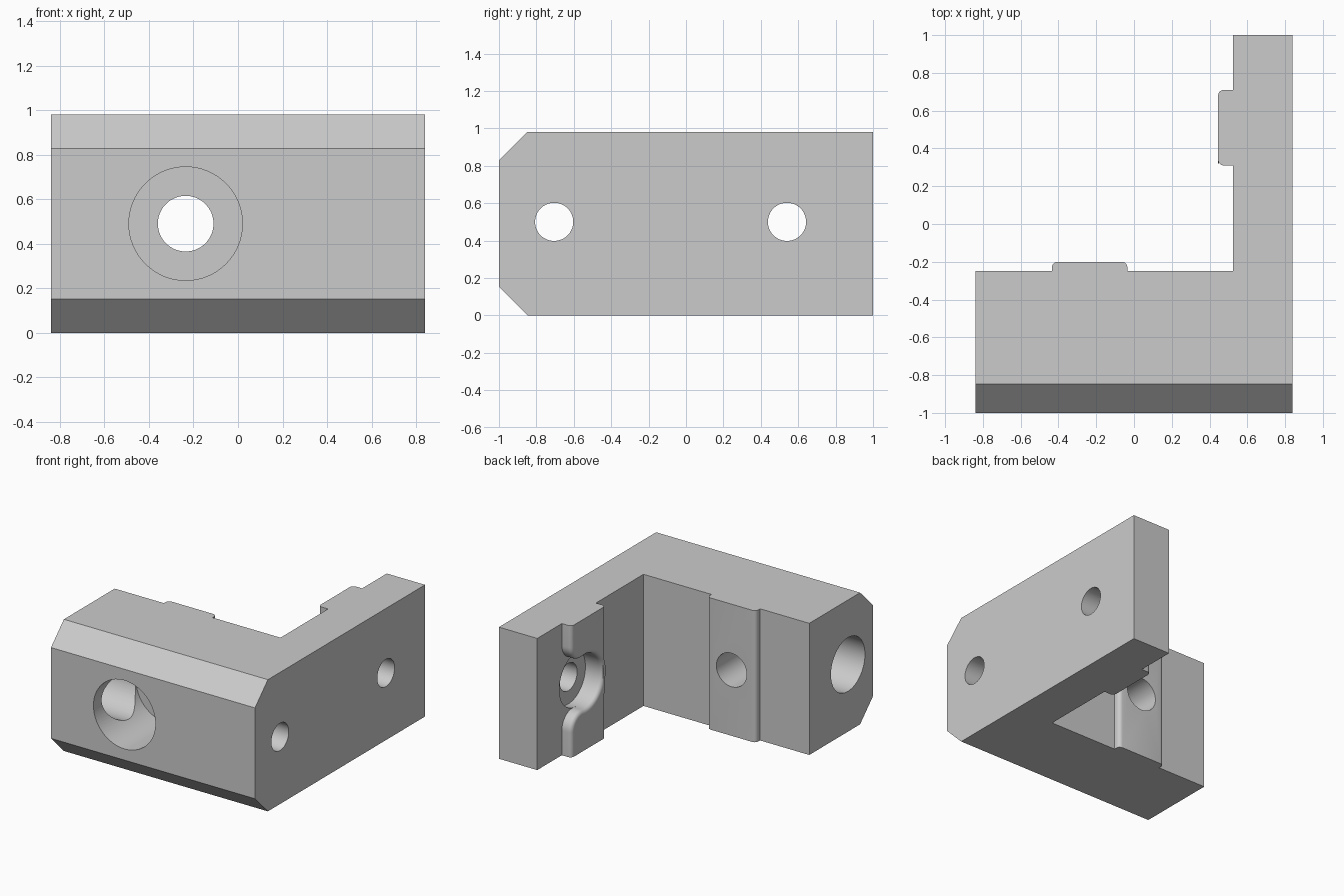
import bpy, bmesh, math
from mathutils import Vector

cube = bpy.data.objects.get("Cube")
if cube:
    bpy.data.objects.remove(cube, do_unlink=True)

HEIGHT = 0.98
MID = 0.5
RECESS = 0.2

grey = bpy.data.materials.new("light grey")
grey.use_nodes = True
colour = (0.6, 0.6, 0.6, 1)
grey.diffuse_color = colour
grey.node_tree.nodes["Principled BSDF"].inputs["Base Color"].default_value = colour


def prism(name, points, offset, bevel_test=None, width=0.03, segments=5):
    """Extrude a planar outline, then bevel the edges picked by a rule."""
    bm = bmesh.new()
    face = bm.faces.new([bm.verts.new(p) for p in points])
    moved = bmesh.ops.extrude_face_region(bm, geom=[face])["geom"]
    bmesh.ops.translate(bm, vec=offset, verts=[g for g in moved if isinstance(g, bmesh.types.BMVert)])
    bmesh.ops.recalc_face_normals(bm, faces=bm.faces)
    if bevel_test:
        edges = [e for e in bm.edges if bevel_test(e.verts[0].co, e.verts[1].co)]
        bmesh.ops.bevel(bm, geom=edges, offset=width, segments=segments,
                        profile=0.5, affect='EDGES')
    mesh = bpy.data.meshes.new(name)
    bm.to_mesh(mesh)
    bm.free()
    mesh.materials.append(grey)
    obj = bpy.data.objects.new(name, mesh)
    bpy.context.collection.objects.link(obj)
    return obj


def bore(target, start, end, radius):
    """Cut a round hole between two points."""
    start, end = Vector(start), Vector(end)
    axis = end - start
    bpy.ops.mesh.primitive_cylinder_add(vertices=64, radius=radius, depth=axis.length,
                                        location=(start + end) / 2,
                                        rotation=axis.to_track_quat('Z', 'Y').to_euler())
    cutter = bpy.context.object
    cutter.hide_render = True
    cutter.data.materials.append(grey)
    mod = target.modifiers.new("hole", 'BOOLEAN')
    mod.operation = 'DIFFERENCE'
    mod.solver = 'EXACT'
    mod.object = cutter
    bpy.context.view_layer.objects.active = target
    bpy.ops.object.modifier_apply(modifier=mod.name)
    bpy.data.objects.remove(cutter, do_unlink=True)


def near(value, *verts):
    return all(abs(v - value) < 1e-4 for v in verts)


# L-shaped body with the long front edges chamfered
outline = [(-0.84, -1), (0.84, -1), (0.84, 1), (0.525, 1), (0.525, -0.25), (-0.84, -0.25)]
body = prism("angle_bracket", [(x, y, 0) for x, y in outline], (0, 0, HEIGHT),
             lambda a, b: near(-1, a.y, b.y) and near(a.z, b.z), 0.152, 1)

# Pad on the back of the front bar, with rounded long edges
bar_pad = prism("bar_locating_pad",
                [(x, -0.25, z) for x, z in ((-0.435, 0), (-0.035, 0), (-0.035, HEIGHT), (-0.435, HEIGHT))],
                (0, 0.05, 0),
                lambda a, b: near(-0.2, a.y, b.y) and near(a.x, b.x))

# Pad on the arm: its back edge sweeps round the screw recess
hole_y, pad_front, pad_back, fillet = 0.54, 0.31, 0.71, 0.12
fy = pad_back - fillet
rise = math.sqrt((RECESS + fillet) ** 2 - (fy - hole_y) ** 2)
tilt = math.atan2(rise, fy - hole_y)


def arc(cy, cz, radius, a0, a1, count):
    angles = [a0 + (a1 - a0) * i / count for i in range(count + 1)]
    return [(cy + radius * math.cos(a), cz + radius * math.sin(a)) for a in angles]


edge = arc(fy, MID + rise, fillet, 0, tilt - math.pi, 12)
edge += arc(hole_y, MID, RECESS, tilt, 2 * math.pi - tilt, 32)[1:]
edge += arc(fy, MID - rise, fillet, math.pi - tilt, 0, 12)[1:]
pad_outline = [(pad_front, 0), (pad_front, HEIGHT), (pad_back, HEIGHT)] + edge + [(pad_back, 0)]
prism("arm_locating_pad", [(0.525, y, z) for y, z in pad_outline], (-0.08, 0, 0),
      lambda a, b: near(0.445, a.x, b.x) and not near(0, a.z, b.z) and not near(HEIGHT, a.z, b.z))

# Front counterbored hole, passing through bar and pad
front_x, front_z = -0.235, 0.49
bore(body, (front_x, -1.2, front_z), (front_x, -0.5, front_z), 0.255)
for part in (body, bar_pad):
    bore(part, (front_x, -0.7, front_z), (front_x, 0, front_z), 0.125)

# Long bore from the left end, with a screw hole out of the far side
bore(body, (-1, -0.705, MID), (0.59, -0.705, MID), RECESS)
bore(body, (0.4, -0.705, MID), (1, -0.705, MID), 0.102)

# Recessed screw hole in the arm
bore(body, (0.4, hole_y, MID), (0.59, hole_y, MID), RECESS)
bore(body, (0.5, hole_y, MID), (1, hole_y, MID), 0.102)

# Smooth round surfaces, keep machined edges sharp
for obj in bpy.context.collection.objects:
    if obj.type == 'MESH' and grey.name in obj.data.materials:
        bpy.ops.object.select_all(action='DESELECT')
        obj.select_set(True)
        bpy.context.view_layer.objects.active = obj
        bpy.ops.object.shade_smooth_by_angle(angle=math.radians(30))
